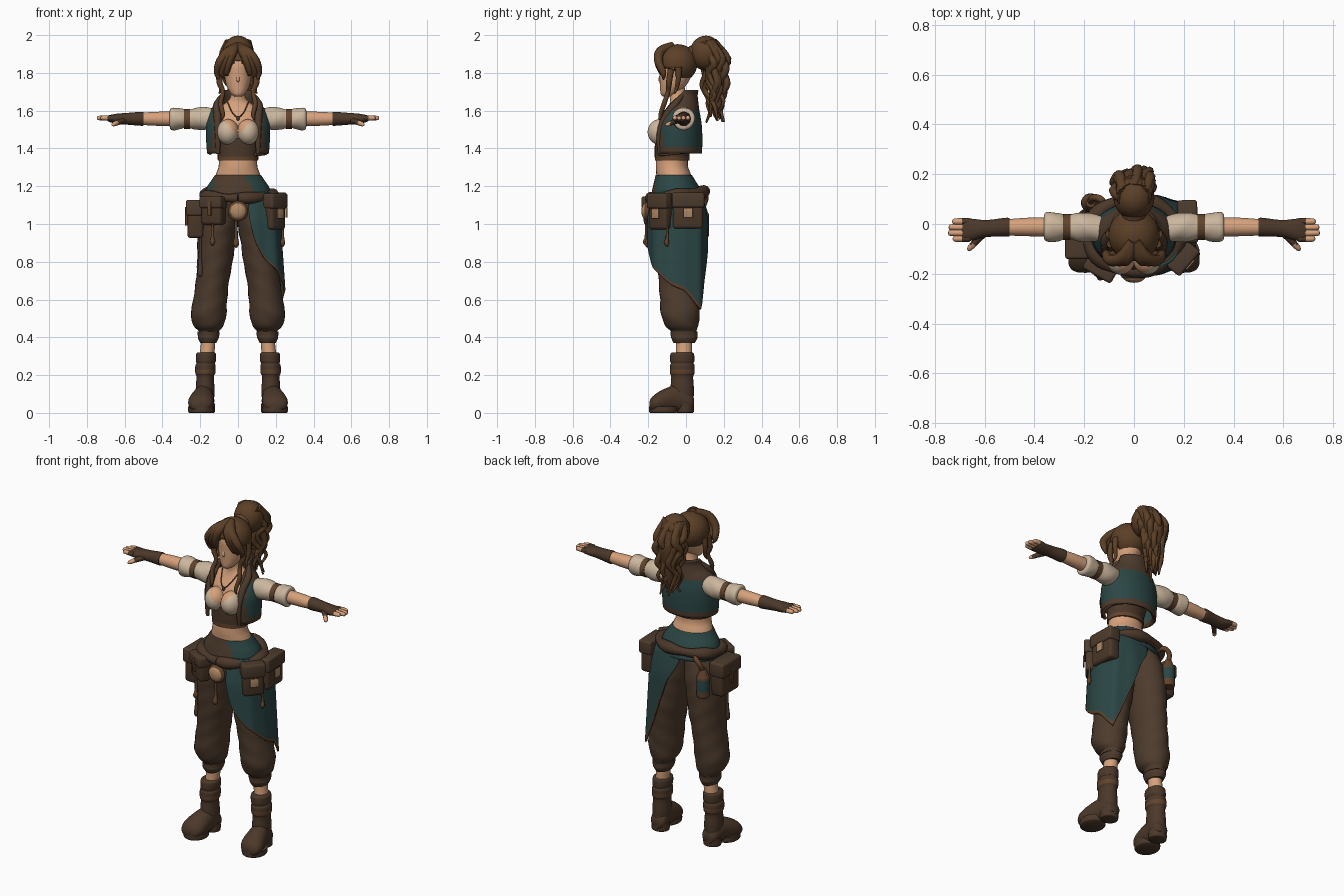
import bpy, bmesh, math, random
from mathutils import Vector, Matrix

random.seed(7)
if "Cube" in bpy.data.objects:
    bpy.data.objects.remove(bpy.data.objects["Cube"], do_unlink=True)


def material(name, red, green, blue):
    mat = bpy.data.materials.new(name)
    mat.use_nodes = True
    mat.diffuse_color = (red, green, blue, 1)
    shader = next(n for n in mat.node_tree.nodes if n.type == 'BSDF_PRINCIPLED')
    shader.inputs["Base Color"].default_value = (red, green, blue, 1)
    shader.inputs["Roughness"].default_value = 0.9
    return mat


skin = material("skin", .68, .36, .2)
cream = material("cream cloth", .6, .47, .34)
cloth = material("dark brown cloth", .075, .044, .026)
leather = material("leather", .07, .039, .022)
trim = material("leather trim", .12, .056, .025)
hair = material("brown hair", .105, .05, .02)
teal = material("teal cloth", .024, .062, .06)
tan = material("tan metal", .44, .25, .13)
made = []


def finish(name, bm, mats, rule=None, solid=0, mirror=False):
    """Turn a bmesh into a named object, colouring faces by a rule on their centres."""
    bmesh.ops.recalc_face_normals(bm, faces=bm.faces)
    if rule:
        for face in bm.faces:
            face.material_index = int(rule(face.calc_center_median()))
    mesh = bpy.data.meshes.new(name)
    bm.to_mesh(mesh)
    bm.free()
    for mat in mats if isinstance(mats, tuple) else (mats,):
        mesh.materials.append(mat)
    obj = bpy.data.objects.new(name, mesh)
    bpy.context.scene.collection.objects.link(obj)
    if solid:
        obj.modifiers.new("Thickness", 'SOLIDIFY').thickness = solid
    if mirror:
        obj.modifiers.new("Mirror", 'MIRROR')
    made.append(obj)
    return obj


def skin_rows(name, rows, mats, closed=True, cap=True, **options):
    """Bridge successive rows of points."""
    bm = bmesh.new()
    grid = [[bm.verts.new(p) for p in row] for row in rows]
    count = len(rows[0])
    for low, high in zip(grid, grid[1:]):
        for i in range(count if closed else count - 1):
            j = (i + 1) % count
            bm.faces.new((low[i], low[j], high[j], high[i]))
    if closed and cap:
        bm.faces.new(grid[0])
        bm.faces.new(grid[-1])
    return finish(name, bm, mats, **options)


def smooth(keys, steps=4):
    """Catmull-Rom interpolation of key tuples."""
    out, last = [], len(keys) - 1
    for i in range(last):
        a, b, c, d = (Vector(keys[max(0, min(last, i + k))]) for k in (-1, 0, 1, 2))
        for s in range(steps):
            f = s / steps
            out.append(b + (c - a + (2 * a - 5 * b + 4 * c - d + (3 * (b - c) + d - a) * f) * f) * f * .5)
    return out + [Vector(keys[-1])]


def loft(name, axis, keys, mats, arc=None, sides=28, ripple=0, **options):
    """Elliptical rings (position, centre, centre, radius, radius) along an axis."""
    rows = []
    for pos, c1, c2, r1, r2 in smooth(keys):
        start = arc(pos) if arc else 0
        sweep = 2 * math.pi - 2 * start
        row = []
        for i in range(sides):
            a = start + sweep * i / (sides - 1 if arc else sides)
            k = 1 + ripple * math.sin(3 * a + 60 * pos)
            u, v = c1 + r1 * k * math.sin(a), c2 - r2 * k * math.cos(a)
            row.append({'x': (pos, u, v), 'y': (u, pos, v), 'z': (u, v, pos)}[axis])
        rows.append(row)
    return skin_rows(name, rows, mats, closed=not arc, **options)


def tube(name, keys, mat, sides=8, **options):
    """Round tube through (x, y, z, radius) keys."""
    pts = smooth(keys)
    rows, normal = [], None
    for i, p in enumerate(pts):
        along = (pts[min(i + 1, len(pts) - 1)].to_3d() - pts[max(i - 1, 0)].to_3d()).normalized()
        normal = along.orthogonal() if normal is None else normal - along * normal.dot(along)
        normal.normalize()
        side = along.cross(normal)
        angles = [2 * math.pi * k / sides for k in range(sides)]
        rows.append([p.to_3d() + (normal * math.cos(a) + side * math.sin(a)) * max(p[3], .001) for a in angles])
    return skin_rows(name, rows, mat, **options)


def ball(name, centre, radii, mats, opening=None, **options):
    bm = bmesh.new()
    place = Matrix.Translation(centre) @ Matrix.Diagonal((*radii, 1))
    bmesh.ops.create_uvsphere(bm, u_segments=32, v_segments=24, radius=1, matrix=place)
    if opening:
        gone = [f for f in bm.faces if opening(f.calc_center_median())]
        bmesh.ops.delete(bm, geom=gone, context='FACES')
    return finish(name, bm, mats, **options)


def box(name, place, offset, size, mat, bevel=.012):
    bm = bmesh.new()
    bmesh.ops.create_cube(bm, size=1, matrix=Matrix.Translation(offset) @ Matrix.Diagonal((*size, 1)))
    bmesh.ops.bevel(bm, geom=bm.edges[:], offset=bevel, segments=3, profile=.5, affect='EDGES')
    bmesh.ops.transform(bm, matrix=place, verts=bm.verts)
    return finish(name, bm, mat)


def pouch(name, centre, turn, width, depth, height, emblem=False):
    place = Matrix.Translation(centre) @ Matrix.Rotation(math.radians(turn), 4, 'Z')
    box(name, place, (0, 0, 0), (width, depth, height), leather, .018)
    box(name + "_flap", place, (0, -.004, height * .3), (width + .012, depth + .01, height * .42), cloth)
    if emblem:
        box(name + "_emblem", place, (0, -depth / 2 - .01, -.01), (.05, .009, .052), tan, .004)
    else:
        box(name + "_strap", place, (0, -depth / 2 - .006, height * .08), (.022, .012, height * .5), trim, .003)


# Body and head
loft("torso", 'z', [(1.18, 0, -.05, .14, .1), (1.26, 0, -.065, .118, .092), (1.31, 0, -.075, .102, .085),
     (1.38, 0, -.07, .104, .085), (1.47, 0, -.055, .125, .095), (1.55, 0, -.045, .138, .085),
     (1.61, 0, -.035, .115, .062), (1.645, 0, -.035, .06, .05), (1.68, 0, -.045, .038, .042),
     (1.76, 0, -.05, .036, .042)], skin)
loft("head", 'z', [(1.675, 0, -.1, .018, .022), (1.69, 0, -.09, .038, .044), (1.73, 0, -.07, .06, .068),
     (1.79, 0, -.055, .072, .086), (1.86, 0, -.05, .075, .09), (1.93, 0, -.045, .045, .05)], skin)
tube("nose", [(0, -.128, 1.8, .006), (0, -.135, 1.775, .009), (0, -.136, 1.76, .009), (0, -.126, 1.75, .004)], skin)
ball("bust", (.053, -.137, 1.487), (.058, .066, .068), (cream, skin), mirror=True,
     rule=lambda c: c.z - 1.492 > 1.1 * (abs(c.x) - .022))
loft("corset", 'z', [(1.335, 0, -.073, .107, .092), (1.39, 0, -.072, .11, .094), (1.455, 0, -.06, .122, .104)],
     (leather, trim), rule=lambda c: c.z < 1.36 or abs(c.x) < .012)
tube("necklace", [(-.055, -.07, 1.645, .003), (-.03, -.12, 1.59, .003), (0, -.138, 1.565, .003),
     (.03, -.12, 1.59, .003), (.055, -.07, 1.645, .003)], trim)
ball("pendant", (0, -.14, 1.56), (.009, .007, .013), leather)

# Open vest: teal panels, brown border and collar
loft("vest", 'z', [(1.375, 0, -.045, .152, .118), (1.45, 0, -.045, .157, .12), (1.53, 0, -.042, .157, .113),
     (1.595, 0, -.03, .138, .09), (1.64, 0, -.022, .1, .076), (1.68, 0, -.012, .08, .062),
     (1.71, 0, -.004, .08, .058)], (cloth, teal), sides=44, solid=.012,
     arc=lambda z: math.radians(38 + max(0, z - 1.61) * 500),
     rule=lambda c: 1.405 < c.z < 1.595 and not (c.y < -.09 and abs(c.x) < .128))
tube("vest_lapel", [(.106, -.14, 1.37, .01), (.106, -.14, 1.48, .016), (.108, -.105, 1.57, .021),
     (.112, -.06, 1.63, .02), (.085, -.02, 1.68, .012)], cloth, mirror=True)
tube("vest_hem", [(.15 * math.sin(a), -.045 - .117 * math.cos(a), 1.378 - .012 * math.cos(a), .01)
     for a in (math.radians(38 + 14.35 * i) for i in range(18))], trim)

# Sleeves, arms, gloves and fingers
loft("sleeve", 'x', [(.11, -.025, 1.56, .05, .05), (.17, -.015, 1.558, .057, .06), (.22, -.012, 1.558, .058, .058),
     (.268, -.012, 1.557, .047, .047), (.3, -.012, 1.557, .056, .054), (.34, -.012, 1.557, .06, .06),
     (.358, -.012, 1.557, .054, .054), (.362, -.012, 1.557, .038, .038)], cream, ripple=.025, mirror=True)
loft("sleeve_strap", 'x', [(.254, -.012, 1.557, .053, .053), (.285, -.012, 1.557, .053, .053)], trim, mirror=True)
loft("forearm", 'x', [(.34, -.012, 1.557, .038, .038), (.43, -.012, 1.557, .037, .037),
     (.53, -.014, 1.557, .031, .031)], skin, mirror=True)
loft("glove", 'x', [(.5, -.013, 1.557, .036, .036), (.515, -.013, 1.557, .038, .037), (.59, -.018, 1.557, .034, .031),
     (.64, -.022, 1.557, .042, .027), (.675, -.024, 1.558, .047, .02), (.69, -.025, 1.559, .042, .014)],
     leather, mirror=True)
for number, length in enumerate((.728, .746, .744, .73)):
    y = -.059 + number * .023
    tube("finger", [(.66, y, 1.56, .014), (.7, y, 1.562, .0135), (length - .006, y, 1.561, .011),
         (length, y, 1.561, .003)], (leather, skin), mirror=True, rule=lambda c: c.x > .692)
tube("thumb", [(.6, -.035, 1.55, .016), (.635, -.07, 1.538, .014), (.66, -.098, 1.527, .011),
     (.667, -.106, 1.524, .003)], (leather, skin), mirror=True, rule=lambda c: c.y < -.085)

# Baggy trousers, shins and boots
loft("trouser_leg", 'z', [(.37, .157, -.01, .042, .056), (.4, .157, -.01, .056, .07), (.43, .155, -.01, .052, .066),
     (.46, .155, -.022, .078, .087), (.52, .156, -.03, .094, .102), (.6, .147, -.03, .09, .108),
     (.7, .135, -.03, .088, .115), (.8, .122, -.03, .094, .124), (.9, .115, -.033, .1, .13),
     (1, .103, -.038, .105, .134), (1.1, .09, -.045, .096, .125), (1.16, .075, -.05, .085, .1)],
     cloth, ripple=.018, mirror=True)
loft("cuff_band", 'z', [(.41, .156, -.01, .058, .072), (.43, .156, -.01, .058, .072)], leather, mirror=True)
loft("shin", 'z', [(.28, .168, -.012, .04, .044), (.35, .16, -.01, .038, .042), (.4, .157, -.01, .038, .042)],
     skin, mirror=True)
loft("boot_shaft", 'z', [(.04, .175, -.018, .046, .056), (.12, .174, -.02, .05, .062), (.19, .174, -.02, .046, .058),
     (.21, .173, -.02, .053, .065), (.25, .172, -.02, .054, .065), (.262, .171, -.02, .048, .06),
     (.275, .17, -.02, .053, .064), (.31, .169, -.02, .053, .063), (.32, .169, -.02, .046, .056)],
     (leather, trim), rule=lambda c: .205 < c.z < .235, mirror=True)
loft("boot_foot", 'y', [(.042, .172, .05, .03, .028), (.02, .173, .06, .047, .05), (-.04, .18, .075, .053, .073),
     (-.1, .19, .068, .063, .065), (-.15, .197, .055, .067, .053), (-.182, .2, .045, .052, .037),
     (-.194, .202, .04, .024, .018)], leather, mirror=True)
for part, x, y, wide, deep, top in (("boot_sole", .196, -.12, .068, .076, .035), ("boot_heel", .174, -.005, .052, .047, .05)):
    loft(part, 'z', [(0, x, y, wide - .006, deep - .006), (.008, x, y, wide, deep), (top, x, y, wide, deep)],
         leather, mirror=True)

# Waist wrap, asymmetric skirt and rolled belt
loft("waist_wrap", 'z', [(1.12, 0, -.045, .187, .145), (1.19, 0, -.052, .167, .125), (1.235, 0, -.06, .138, .106),
     (1.26, 0, -.065, .121, .096)], (teal, cloth), cap=False, solid=.01, sides=40,
     rule=lambda c: c.y < -.08 and -.13 < c.x < .03 + (1.26 - c.z) * .7)
hem = [(6, 1.03), (13, .9), (31, .8), (59, .74), (95, .65), (125, .56), (136, .58), (167, .85), (183, 1.1)]
levels = [i / 10 for i in range(10)] + [.965, 1]
columns = smooth(hem)


def squared(value):
    return math.copysign(abs(value) ** .65, value)


skirt = []
for level in levels:
    row = []
    for angle, bottom in columns:
        a, z = math.radians(angle), 1.17 + (bottom - 1.17) * level
        flare = min(1, (1.17 - z) / .15)
        fold = .004 * flare * math.sin(9 * a)
        rx = .172 + .03 * flare + .07 * (1.17 - z) + fold
        ry = .132 + .028 * flare + fold
        row.append((.01 + rx * squared(math.sin(a)), -.045 - ry * squared(math.cos(a)), z))
    skirt.append(row)
skirt_object = skin_rows("side_skirt", skirt, (teal, trim), closed=False, solid=.01)
for face in skirt_object.data.polygons[-(len(columns) - 1):]:
    face.material_index = 1
ring = [math.radians(15 * i) for i in range(25)]
tube("belt", [(.183 * math.sin(a), -.045 - .143 * math.cos(a), 1.155 - .018 * math.cos(a),
     .028 + .006 * math.sin(5 * a)) for a in ring], leather, sides=12)

# Pouches, buckle, flask and hanging straps
pouch("left_front_pouch", (.193, -.135, 1.065), 50, .12, .065, .19, True)
pouch("left_side_pouch", (.212, .01, 1.07), 92, .16, .07, .19, True)
pouch("right_side_pouch", (-.225, -.05, 1.025), -90, .17, .085, .2)
pouch("right_front_pouch", (-.13, -.17, 1.07), -30, .12, .07, .15)
ball("buckle_rim", (0, -.205, 1.068), (.054, .022, .054), trim)
ball("buckle", (0, -.214, 1.068), (.043, .022, .043), tan)
for x, y, top, low, r, mat in ((-.01, -.2, 1.02, .875, .016, trim), (-.2, -.11, .98, .72, .014, cloth),
                               (.237, -.1, 1, .88, .013, trim), (-.135, -.21, 1, .885, .015, trim)):
    tube("hanging_tassel", [(x, y, top, r * .5), (x, y, top * .4 + low * .6, r * .6), (x, y - .003, low + .02, r),
         (x, y, low, r * .3)], mat)
loft("flask", 'z', [(.93, -.175, .085, .032, .032), (.95, -.175, .085, .037, .037), (1.04, -.175, .085, .037, .037),
     (1.065, -.175, .085, .03, .03), (1.1, -.175, .085, .018, .018)], (teal, trim),
     rule=lambda c: c.z < .965 or c.z > 1.035)
tube("flask_handle", [(-.175, .085, 1.08, .014), (-.165, .105, 1.13, .014), (-.135, .1, 1.155, .014),
     (-.11, .07, 1.15, .012)], trim)

# Hair: cap, parted fringe, side locks and curly ponytail
ball("hair_cap", (0, -.045, 1.85), (.103, .105, .102), hair, solid=.008,
     opening=lambda c: c.y < -.045 and c.z < 1.865 - .5 * abs(c.x))
for spread in (.05, .075, .1):
    tube("fringe_lock", [(.006, -.07, 1.945, .02), (spread * .5, -.135, 1.915, .025), (spread * .95, -.145, 1.86, .023),
         (spread + .012, -.12 + .1 * (spread - .1), 1.8, .017), (spread, -.12, 1.765 + (.1 - spread) * .5, .004)],
         hair, mirror=True)
tube("side_lock", [(.094, -.08, 1.82, .016), (.098, -.09, 1.75, .016), (.08, -.095, 1.7, .012),
     (.092, -.115, 1.64, .013), (.08, -.135, 1.58, .011), (.088, -.14, 1.55, .003)], hair, mirror=True)
tube("temple_lock", [(.098, -.04, 1.83, .018), (.102, -.04, 1.77, .014), (.092, -.05, 1.72, .01),
     (.1, -.06, 1.69, .003)], hair, mirror=True)
ball("ponytail_crown", (0, .105, 1.905), (.082, .085, .092), hair)
tube("hair_tie", [(0, .02, 1.89, .045), (0, .05, 1.9, .05), (0, .08, 1.91, .04)], trim, sides=16)
tube("ponytail_core", [(0, .14, 1.92, .06), (0, .165, 1.82, .06), (0, .165, 1.72, .045), (0, .165, 1.62, .03),
     (0, .165, 1.56, .008)], hair, sides=14)
for i in range(18):
    a = 2 * math.pi * i / 18
    reach, end = random.uniform(.75, 1.15), random.uniform(1.53, 1.7)
    keys = [(.05 * math.sin(a), .11 + .035 * math.cos(a), 1.965, .022)]
    for step in range(1, 7):
        f = step / 6
        wave = .017 * math.sin(step * 2.1 + i * 1.7)
        width = (.084 - .035 * f) * reach
        keys.append((width * math.sin(a) + wave, .157 + (width - .02) * math.cos(a) + wave,
                     1.935 + (end - 1.935) * f, .021 - .016 * f * f))
    tube("ponytail_curl", keys, hair)

# Soft shading with crisp edges
for obj in made:
    obj.select_set(True)
bpy.context.view_layer.objects.active = made[0]
bpy.ops.object.shade_smooth_by_angle(angle=math.radians(50))
